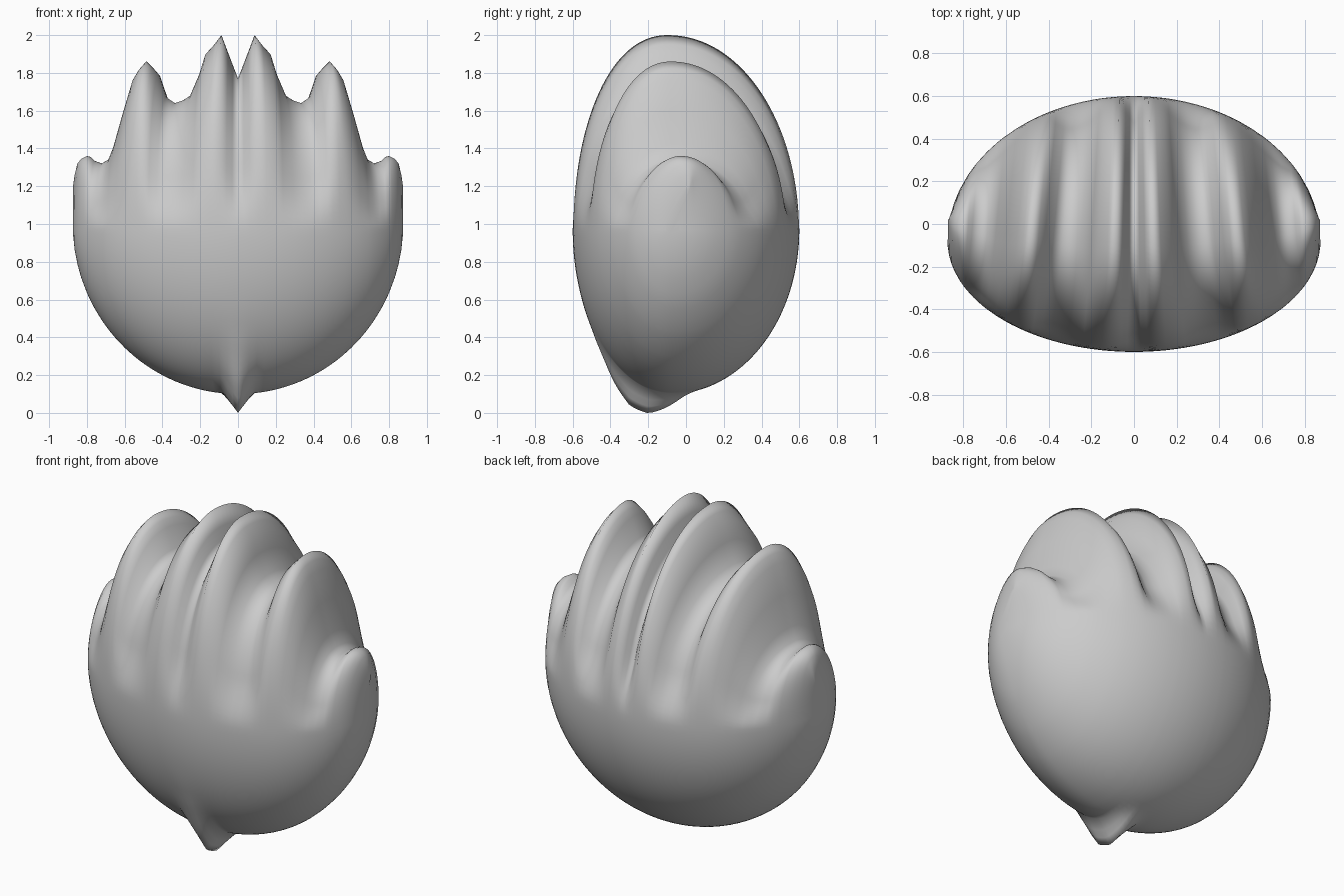
import bpy, bmesh, math

if "Cube" in bpy.data.objects:
    bpy.data.objects.remove(bpy.data.objects["Cube"])

# Crest outline across the width: x, height of the lobes above the z = 1 rim
CREST = [(0, .77), (.025, .835), (.05, .90), (.088, 1.0), (.125, .95), (.17, .90), (.2, .80),
         (.25, .68), (.29, .655), (.335, .64), (.38, .67), (.42, .79), (.45, .825), (.485, .86),
         (.52, .82), (.55, .77), (.6, .60), (.65, .42), (.68, .345), (.72, .32),
         (.76, .335), (.78, .355), (.80, .36), (.83, .345), (.85, .32), (.865, .26), (.8735, .2)]
# Pinch of the furrows between lobes: x, amount
PINCH = [(0, 1), (.088, 0), (.17, .1), (.27, .9), (.335, 1), (.39, .75), (.45, 0), (.54, 0),
         (.66, .85), (.72, 1), (.79, 0), (.875, 0)]
# Keel under the front: y, drop below the bowl
KEEL = [(-.56, 0), (-.5, .01), (-.44, .045), (-.38, .1), (-.3, .14), (-.2, .125), (-.1, .07), (0, .01), (.05, 0)]
RX, RZ = .875, .9
MID, FRONT, BACK = -.08, .52, .68      # egg-shaped plan
N = 128


def lerp(table, v):
    for (a, p), (b, q) in zip(table, table[1:]):
        if a <= v <= b:
            return p + (q - p) * (v - a) / (b - a)
    return 0


def section(x0, h):
    """One closed loop from front to back: lobe arc above, bowl and keel below."""
    pinch = lerp(PINCH, abs(x0))
    pts = []
    for i in range(N):
        t = 2 * math.pi * i / N
        c, n = math.cos(t), math.sin(t)
        # furrows draw together towards the back
        x = x0 * (1 - .25 * c * (1 - abs(x0) / RX))
        s = math.sqrt(1 - (x / RX) ** 2)
        ry = s * (BACK if c > 0 else FRONT)
        if n >= 0:
            k = min(1, n / .4)
            k = k * k * (3 - 2 * k)
            full = math.copysign(abs(c) ** .96, c)
            y = MID + ry * full * (1 - .1 * pinch * k) + (.1 - .12 * s) * n * n
            z = .97 + (h + .03) * n
        else:
            y = MID + ry * c
            z = .97 + (RZ * s - .03) * n - lerp(KEEL, y) * max(0, 1 - abs(x0) / .088)
        pts.append((x, y, z))
    return pts


# Lobed bulb body, lofted from side to side
sections = [(-x, h) for x, h in reversed(CREST[1:])] + CREST
bm = bmesh.new()
rings = [[bm.verts.new(p) for p in section(x, h)] for x, h in sections]
for a, b in zip(rings, rings[1:]):
    for i in range(N):
        j = (i + 1) % N
        bm.faces.new((a[i], a[j], b[j], b[i]))
bm.faces.new(rings[0])
bm.faces.new(rings[-1][::-1])
bmesh.ops.recalc_face_normals(bm, faces=bm.faces)
mesh = bpy.data.meshes.new("lobed_bulb")
bm.to_mesh(mesh)
bm.free()
bulb = bpy.data.objects.new("lobed_bulb", mesh)
bpy.context.collection.objects.link(bulb)
bpy.context.view_layer.objects.active = bulb
bulb.select_set(True)
bpy.ops.object.shade_smooth()
